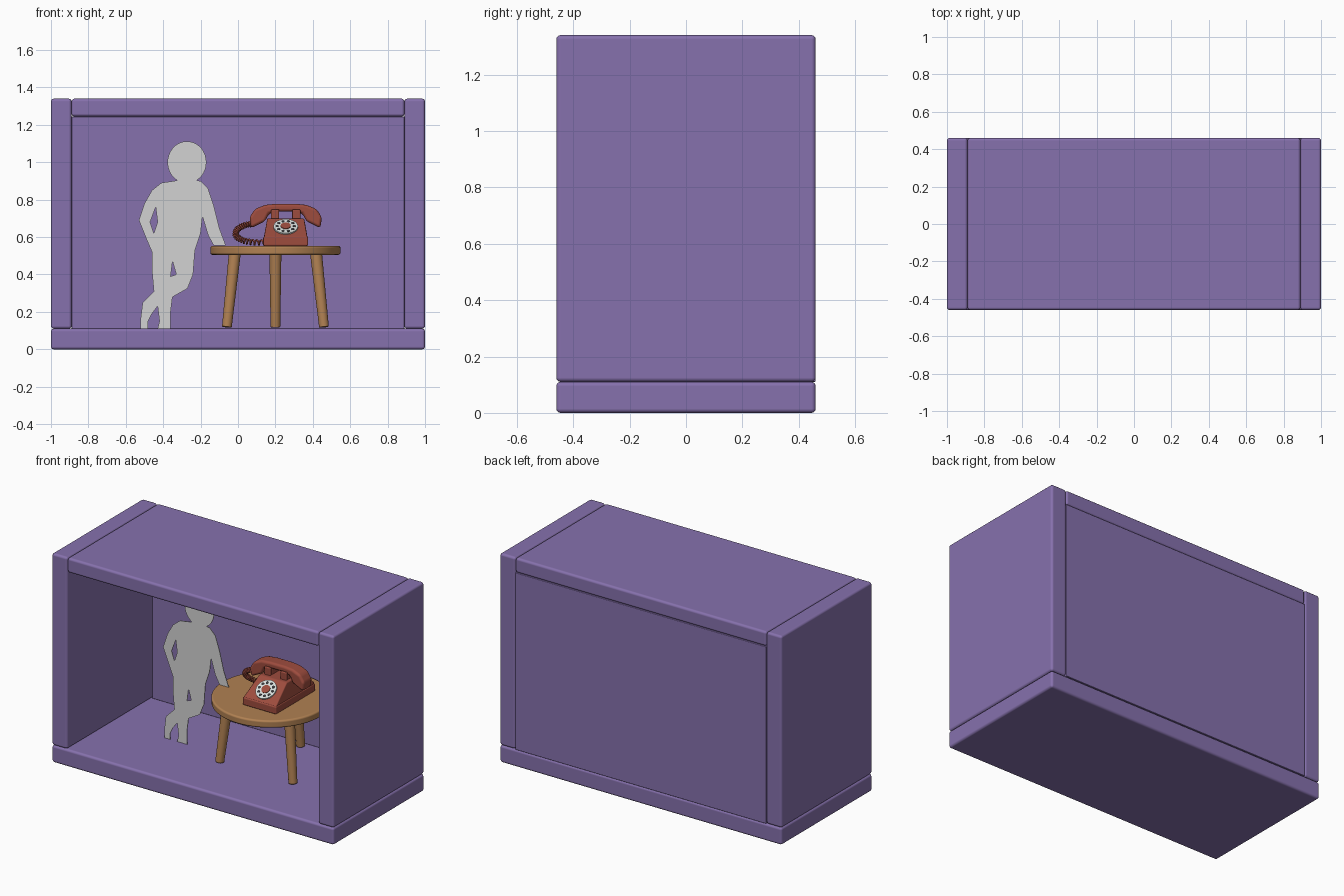
import bpy, bmesh
from math import pi, sin, cos, atan2, radians
from mathutils import Vector, Matrix
from mathutils.geometry import interpolate_bezier

default_cube = bpy.data.objects.get("Cube")
if default_cube:
    bpy.data.objects.remove(default_cube, do_unlink=True)


def make_material(name, *rgb):
    mat = bpy.data.materials.new(name)
    mat.use_nodes = True
    mat.diffuse_color = (*rgb, 1)
    shader = mat.node_tree.nodes["Principled BSDF"]
    shader.inputs["Base Color"].default_value = (*rgb, 1)
    shader.inputs["Roughness"].default_value = 0.7
    return mat


purple = make_material("purple", 0.24, 0.165, 0.42)
grey = make_material("light grey", 0.65, 0.65, 0.65)
wood = make_material("wood", 0.44, 0.22, 0.085)
red = make_material("brick red", 0.34, 0.072, 0.048)
white = make_material("dial white", 0.7, 0.74, 0.72)
dark = make_material("dark hole", 0.04, 0.04, 0.045)


def finish(name, bm, mat, bevel=0, smooth=True):
    """Turn a bmesh into a named object with an optional rounded bevel."""
    bmesh.ops.recalc_face_normals(bm, faces=bm.faces)
    mesh = bpy.data.meshes.new(name)
    bm.to_mesh(mesh)
    bm.free()
    mesh.materials.append(mat)
    obj = bpy.data.objects.new(name, mesh)
    bpy.context.collection.objects.link(obj)
    if smooth:
        mesh.shade_smooth()
        mesh.set_sharp_from_angle(angle=radians(40))
    if bevel:
        mod = obj.modifiers.new("rounded edges", "BEVEL")
        mod.width = bevel
        mod.segments = 3
        mod.limit_method = "ANGLE"
        mod.harden_normals = True
    return obj


def box(name, low, high, mat, bevel):
    low, high = Vector(low), Vector(high)
    bm = bmesh.new()
    bmesh.ops.create_cube(bm, size=1)
    bmesh.ops.scale(bm, vec=high - low, verts=bm.verts)
    bmesh.ops.translate(bm, vec=(low + high) / 2, verts=bm.verts)
    return finish(name, bm, mat, bevel)


def cylinder(name, matrix, radius, depth, mat, bevel=0, top=None, sides=48):
    bm = bmesh.new()
    bmesh.ops.create_cone(bm, cap_ends=True, segments=sides, radius1=radius,
                          radius2=radius if top is None else top,
                          depth=depth, matrix=matrix)
    return finish(name, bm, mat, bevel)


def prism(points, offset):
    """Extrude a closed outline of 3D points along an offset."""
    bm = bmesh.new()
    face = bm.faces.new([bm.verts.new(p) for p in points])
    result = bmesh.ops.extrude_face_region(bm, geom=[face], use_keep_orig=True)
    moved = [v for v in result["geom"] if isinstance(v, bmesh.types.BMVert)]
    bmesh.ops.translate(bm, vec=offset, verts=moved)
    return bm


# Open display box
DEPTH = 0.46
FLOOR = 0.11
ROOF = 1.34
INNER = 0.89
box("floor_panel", (-1, -DEPTH, 0), (1, DEPTH, FLOOR), purple, 0.015)
box("roof_panel", (-INNER, -DEPTH, 1.245), (INNER, DEPTH, ROOF), purple, 0.015)
box("back_panel", (-INNER, 0.4, FLOOR), (INNER, DEPTH, 1.245), purple, 0.004)
box("left_wall", (INNER, -DEPTH, FLOOR), (1, DEPTH, ROOF), purple, 0.015)
box("right_wall", (-1, -DEPTH, FLOOR), (-INNER, DEPTH, ROOF), purple, 0.015)

# Flat standing person: head arc joined to the body outline
head = [(-0.273 + 0.104 * cos(a), 1.0 + 0.112 * sin(a))
        for a in [radians(-120 - 300 * i / 30) for i in range(31)]]
right_side = [(-0.2, 0.9), (-0.16, 0.86), (-0.13, 0.77), (-0.1, 0.65), (-0.065, 0.555),
              (-0.13, 0.555), (-0.16, 0.61), (-0.19, 0.71), (-0.2, 0.62), (-0.23, 0.53),
              (-0.24, 0.4), (-0.27, 0.325), (-0.35, 0.28), (-0.36, 0.2), (-0.36, FLOOR)]
left_side = [(-0.43, FLOOR), (-0.42, 0.15), (-0.43, 0.23), (-0.46, 0.19), (-0.48, 0.15),
             (-0.48, FLOOR), (-0.52, FLOOR), (-0.52, 0.17), (-0.51, 0.25), (-0.45, 0.31),
             (-0.46, 0.42), (-0.46, 0.52), (-0.49, 0.59), (-0.53, 0.69), (-0.5, 0.78),
             (-0.46, 0.85), (-0.41, 0.89)]
arm_gap = [(-0.44, 0.76), (-0.43, 0.68), (-0.45, 0.62), (-0.47, 0.68)]
leg_gap = [(-0.35, 0.47), (-0.33, 0.4), (-0.36, 0.39)]
curve = bpy.data.curves.new("person_outline", "CURVE")
curve.dimensions = "2D"
curve.fill_mode = "BOTH"
curve.extrude = 0.002
for outline in (head + right_side + left_side, arm_gap, leg_gap):
    spline = curve.splines.new("POLY")
    spline.points.add(len(outline) - 1)
    for point, (x, z) in zip(spline.points, outline):
        point.co = (x, z, 0, 1)
    spline.use_cyclic_u = True
helper = bpy.data.objects.new("person_outline", curve)
bpy.context.collection.objects.link(helper)
bpy.context.view_layer.update()
person_bm = bmesh.new()
person_bm.from_mesh(helper.to_mesh())
bpy.data.objects.remove(helper, do_unlink=True)
bmesh.ops.remove_doubles(person_bm, verts=person_bm.verts, dist=0.0001)
bmesh.ops.rotate(person_bm, verts=person_bm.verts, matrix=Matrix.Rotation(pi / 2, 3, "X"))
finish("person_cutout", person_bm, grey, smooth=False)

# Round three-legged table
TABLE = Vector((0.2, 0.05, 0))
TABLE_TOP = 0.553
cylinder("table_top", Matrix.Translation(TABLE + Vector((0, 0, 0.529))),
         0.348, 0.048, wood, 0.012, sides=64)
for name, angle in (("back", 90), ("right", 210), ("left", 330)):
    out = Vector((cos(radians(angle)), sin(radians(angle)), 0))
    foot = TABLE + out * 0.3 + Vector((0, 0, 0.118))
    joint = TABLE + out * 0.25 + Vector((0, 0, 0.52))
    axis = joint - foot
    turn = axis.to_track_quat("Z", "Y").to_matrix().to_4x4()
    cylinder(name + "_table_leg", Matrix.Translation((foot + joint) / 2) @ turn,
             0.026, axis.length, wood, 0.005, top=0.032, sides=24)

# Telephone body: sloped front, narrowing towards the top
PHONE_X = 0.255
HALF = 0.12
box("phone_base", (PHONE_X - HALF, -0.15, TABLE_TOP),
    (PHONE_X + HALF, 0.25, 0.603), red, 0.008)
side = [(-0.145, 0.59), (-0.145, 0.603), (-0.01, 0.7), (0.15, 0.7), (0.245, 0.61), (0.245, 0.59)]
body = prism([(-HALF, y, z) for y, z in side], (2 * HALF, 0, 0))
for v in body.verts:
    v.co.x = v.co.x * (0.82 if v.co.z > 0.65 else 0.97) + PHONE_X
finish("phone_body", body, red, 0.008)

# Rotary dial on the slope
slope = atan2(0.097, 0.135)
dial = Matrix.Translation((PHONE_X, -0.078, 0.654)) @ Matrix.Rotation(slope, 4, "X")
cylinder("dial_plate", dial, 0.065, 0.012, white)
cylinder("dial_centre", dial @ Matrix.Translation((0, 0, 0.004)), 0.027, 0.012, red)
for i in range(10):
    a = 2 * pi * i / 10
    spot = Matrix.Translation((0.046 * cos(a), 0.046 * sin(a), 0.004))
    cylinder("dial_hole", dial @ spot, 0.009, 0.006, dark, sides=16)

# Cradle prongs in front of and behind the handset
for sign in (-1, 1):
    x = PHONE_X + sign * 0.057
    box("cradle_post", (x - 0.022, 0.03, 0.69), (x + 0.022, 0.11, 0.738), red, 0.006)
    for y in (0.012, 0.112):
        box("cradle_prong", (x - 0.022, y, 0.69), (x + 0.022, y + 0.016, 0.748), red, 0.006)

# Handset: mirrored arched profile with angled cups
half = [(0.05, 0.778), (0.11, 0.772), (0.165, 0.75), (0.194, 0.705), (0.185, 0.648),
        (0.11, 0.685), (0.09, 0.725), (0.05, 0.737)]
arch = half + [(-x, z) for x, z in reversed(half)]
handset = prism([(PHONE_X + x, 0.025, z) for x, z in arch], (0, 0.09, 0))
finish("handset", handset, red, 0.016)

# Coiled cord from the handset to the body
path = interpolate_bezier(Vector((0.08, 0.08, 0.67)), Vector((-0.03, 0.07, 0.67)),
                          Vector((-0.08, 0.1, 0.56)), Vector((0.15, 0.15, 0.572)), 240)
cord = bpy.data.curves.new("phone_cord", "CURVE")
cord.dimensions = "3D"
cord.bevel_depth = 0.005
cord.bevel_resolution = 1
cord.use_fill_caps = True
coil = cord.splines.new("POLY")
coil.points.add(len(path) - 2)
for i, point in enumerate(coil.points):
    along = (path[i + 1] - path[i]).normalized()
    across = along.cross(Vector((0, 1, 0))).normalized()
    a = 2 * pi * i / 10
    ring = across * cos(a) + along.cross(across) * sin(a)
    point.co = (*(path[i] + ring * 0.013), 1)
cord.materials.append(red)
bpy.context.collection.objects.link(bpy.data.objects.new("phone_cord", cord))
